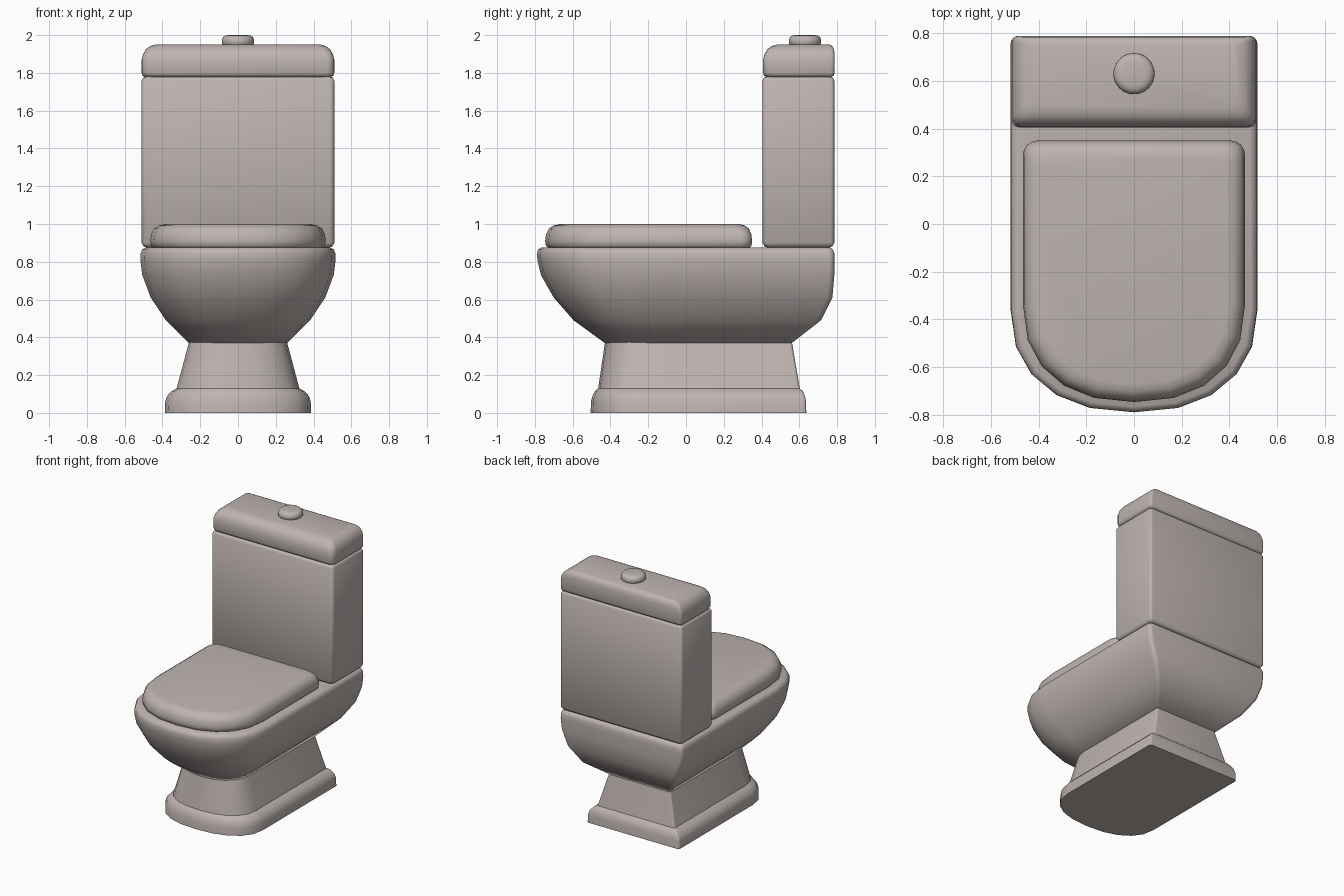
import bpy, bmesh, math

mat = bpy.data.materials.new("warm_grey_ceramic")
mat.diffuse_color = (0.52, 0.46, 0.44, 1)


def arc(cx, cy, r, a0, a1, n=4):
    return [(cx + r * math.cos(math.radians(a0 + (a1 - a0) * i / n)),
             cy + r * math.sin(math.radians(a0 + (a1 - a0) * i / n))) for i in range(n + 1)]


def d_outline(w, yf, yb, ys, r):
    """Straight back with small corners, rounded front starting at y = ys."""
    pts = arc(w - r, yb - r, r, 0, 90) + arc(-w + r, yb - r, r, 90, 180)
    for i in range(11):
        a = math.pi * i / 10
        c, s = math.cos(a), max(math.sin(a), 0)
        k = 2 / 2.3
        pts.append((-math.copysign(abs(c) ** k, c) * w, ys - (ys - yf) * s ** k))
    return pts


def box_outline(w, yf, yb, rf, rb):
    return (arc(w - rb, yb - rb, rb, 0, 90) + arc(-w + rb, yb - rb, rb, 90, 180)
            + arc(-w + rf, yf + rf, rf, 180, 270) + arc(w - rf, yf + rf, rf, 270, 360))


def loft(name, outline, sections, angle=40):
    """Skin a stack of outlines; each section is (z, outline arguments...)."""
    bm = bmesh.new()
    rings = [[bm.verts.new((x, y, z)) for x, y in outline(*args)] for z, *args in sections]
    n = len(rings[0])
    for a, b in zip(rings, rings[1:]):
        for i in range(n):
            j = (i + 1) % n
            bm.faces.new((a[i], a[j], b[j], b[i]))
    bm.faces.new(rings[0][::-1])
    bm.faces.new(rings[-1])
    bmesh.ops.recalc_face_normals(bm, faces=bm.faces)
    me = bpy.data.meshes.new(name)
    bm.to_mesh(me)
    bm.free()
    me.materials.append(mat)
    for p in me.polygons:
        p.use_smooth = True
    me.set_sharp_from_angle(angle=math.radians(angle))
    ob = bpy.data.objects.new(name, me)
    bpy.context.collection.objects.link(ob)
    return ob


# pedestal foot and neck
loft("pedestal", d_outline, [
    (0.00, 0.387, -0.505, 0.637, -0.25, 0.015),
    (0.06, 0.385, -0.503, 0.635, -0.25, 0.015),
    (0.09, 0.375, -0.495, 0.630, -0.25, 0.015),
    (0.115, 0.352, -0.482, 0.618, -0.25, 0.015),
    (0.13, 0.325, -0.465, 0.602, -0.25, 0.015),
    (0.38, 0.258, -0.428, 0.560, -0.22, 0.015)], 30)

# bowl
loft("bowl", d_outline, [
    (0.37, 0.260, -0.430, 0.560, -0.20, 0.02),
    (0.49, 0.382, -0.595, 0.715, -0.27, 0.025),
    (0.61, 0.462, -0.700, 0.775, -0.32, 0.03),
    (0.73, 0.507, -0.768, 0.785, -0.35, 0.03),
    (0.81, 0.517, -0.787, 0.785, -0.36, 0.03),
    (0.845, 0.515, -0.789, 0.785, -0.36, 0.03),
    (0.865, 0.507, -0.782, 0.778, -0.36, 0.03),
    (0.876, 0.488, -0.765, 0.762, -0.36, 0.03)], 50)

# seat lid
loft("seat_lid", d_outline, [
    (0.872, 0.445, -0.728, 0.335, -0.34, 0.06),
    (0.885, 0.460, -0.742, 0.347, -0.34, 0.06),
    (0.91, 0.465, -0.746, 0.350, -0.34, 0.06),
    (0.945, 0.460, -0.741, 0.346, -0.34, 0.06),
    (0.975, 0.445, -0.726, 0.333, -0.34, 0.06),
    (0.992, 0.420, -0.702, 0.312, -0.34, 0.055),
    (0.999, 0.390, -0.670, 0.285, -0.34, 0.05)], 50)

# tank body with softened top and bottom edges
loft("tank", box_outline, [
    (z, 0.51 - d, 0.405 + d, 0.785 - d, 0.025, 0.02) for z, d in
    [(0.876, 0.025), (0.882, 0.01), (0.90, 0.0), (1.76, 0.0), (1.775, 0.008), (1.781, 0.025)]], 50)

# tank lid, rounded on top at the front and sides
loft("tank_lid", box_outline, [
    (z, 0.51 - d, 0.408 + d, 0.787 - b, 0.04, 0.02) for z, d, b in
    [(1.778, 0.02, 0.02), (1.784, 0.006, 0.006), (1.80, 0.0, 0.0), (1.87, 0.0, 0.0),
     (1.90, 0.008, 0.0), (1.925, 0.023, 0.004), (1.942, 0.045, 0.012), (1.951, 0.078, 0.03)]], 50)

# flush button
loft("flush_button", lambda r: arc(0, 0.63, r, 0, 348.75, 31), [
    (1.945, 0.078), (1.956, 0.086), (1.975, 0.086), (1.988, 0.08), (1.997, 0.068), (2.0, 0.05)], 50)
